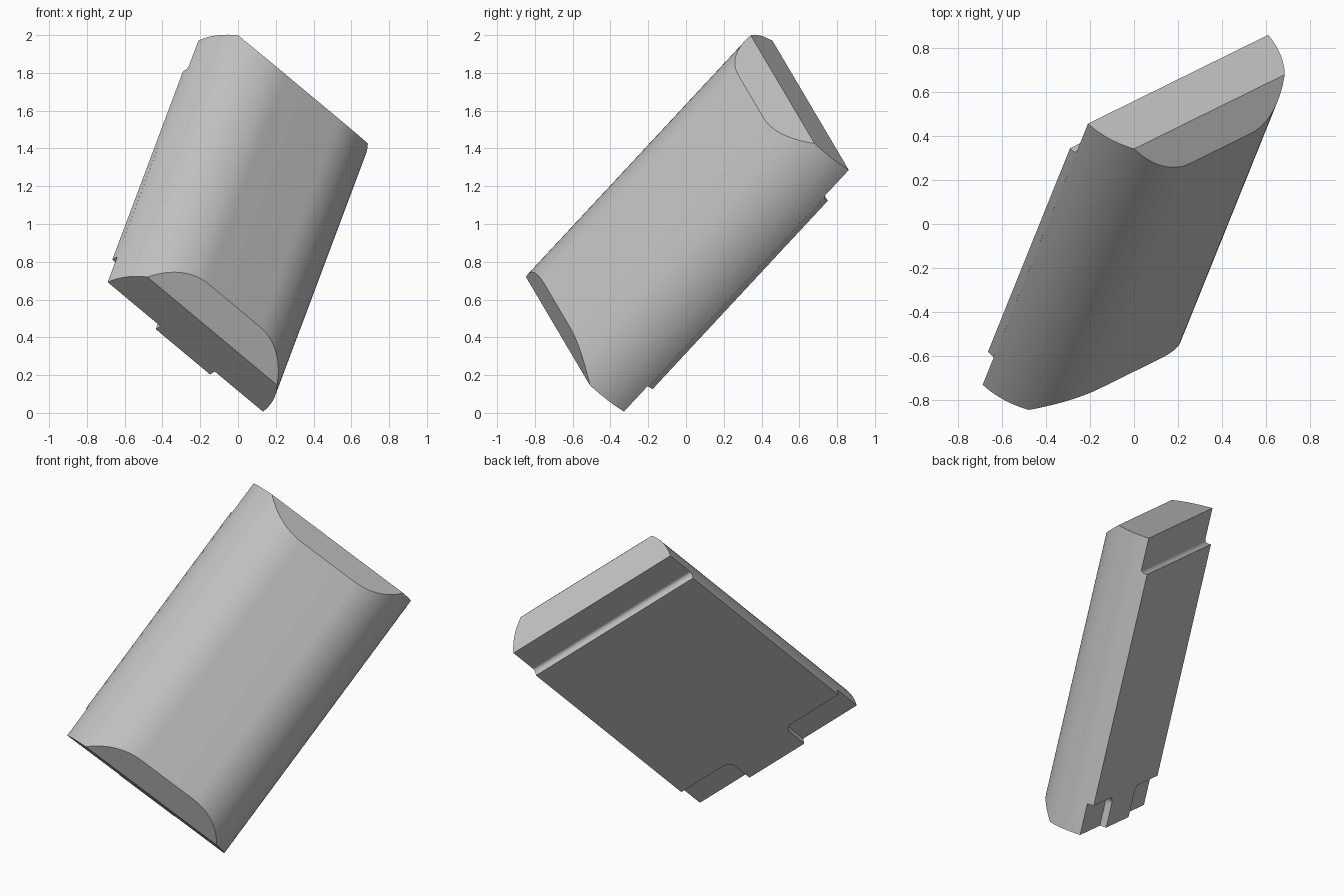
import bpy, bmesh
from math import sin, cos, pi, asin, radians
from mathutils import Vector, Matrix

cube = bpy.data.objects.get("Cube")
if cube:
    bpy.data.objects.remove(cube)

# Tilted frame: width, thickness (towards the curved front) and length axes
length_axis = Vector((0.265, 0.657, 0.706)).normalized()
width_axis = Vector((0.717, 0.35, -0.603))
width_axis = (width_axis - width_axis.dot(length_axis) * length_axis).normalized()
depth_axis = width_axis.cross(length_axis)
ORIGIN = Vector((-0.69, -0.733, 0.692))
FRAME = Matrix((width_axis, depth_axis, length_axis)).transposed().to_4x4()
FRAME.translation = ORIGIN

WIDTH, LENGTH = 1.144, 1.812
SHOULDER, FRONT, BEVEL = 0.222, 0.351, 0.124   # where the end bevels start and stop
PLATE = 0.04

grey = bpy.data.materials.new("mid grey")
grey.use_nodes = True
colour = (0.55, 0.55, 0.55, 1)
grey.diffuse_color = colour
grey.node_tree.nodes["Principled BSDF"].inputs["Base Color"].default_value = colour


def arc(cx, cy, r, start, end, steps):
    angles = [start + (end - start) * i / steps for i in range(steps + 1)]
    return [(cx + r * cos(a), cy + r * sin(a)) for a in angles]


def prism(bm, points, vector):
    face = bm.faces.new([bm.verts.new(p) for p in points])
    new = bmesh.ops.extrude_face_region(bm, geom=[face])["geom"]
    verts = [g for g in new if isinstance(g, bmesh.types.BMVert)]
    bmesh.ops.translate(bm, verts=verts, vec=vector)


def finish(bm, name):
    bm.transform(FRAME)
    bmesh.ops.recalc_face_normals(bm, faces=bm.faces)
    mesh = bpy.data.meshes.new(name)
    bm.to_mesh(mesh)
    bm.free()
    mesh.materials.append(grey)
    obj = bpy.data.objects.new(name, mesh)
    bpy.context.collection.objects.link(obj)
    bpy.ops.object.select_all(action='DESELECT')
    obj.select_set(True)
    bpy.context.view_layer.objects.active = obj
    bpy.ops.object.shade_smooth_by_angle(angle=radians(30))


# Body: flat back and front joined by large rounded sides
r, cx, cy = 0.381, 0.38, -0.03
left = arc(cx, cy, r, pi - asin(-cy / r), pi / 2, 24)
right = [(WIDTH - w, n) for w, n in reversed(left)]
bm = bmesh.new()
prism(bm, [(w, n, 0) for w, n in left + right], (0, 0, LENGTH))

# Slanted bevels at both ends of the front
for end, sign in ((0, -1), (LENGTH, 1)):
    normal = Vector((0, BEVEL, sign * (FRONT - SHOULDER)))
    cut = bmesh.ops.bisect_plane(bm, geom=bm.verts[:] + bm.edges[:] + bm.faces[:],
                                 plane_co=(0, SHOULDER, end), plane_no=normal,
                                 clear_outer=True)["geom_cut"]
    edges = [g for g in cut if isinstance(g, bmesh.types.BMEdge)]
    bmesh.ops.contextual_create(bm, geom=edges)
finish(bm, "body")

# Back plate: notched lower corners around a central tongue
low, top, fillet = 0.19, LENGTH - 0.21, 0.05
t0, t1 = 0.39, 0.79
outline = [(0, top), (0, low)]
outline += arc(t0 - fillet, low - fillet, fillet, pi / 2, 0, 8)
outline += [(t0, 0), (t1, 0)]
outline += arc(t1 + fillet, low - fillet, fillet, pi, pi / 2, 8)
outline += [(WIDTH, low), (WIDTH, top)]
bm = bmesh.new()
prism(bm, [(w, 0, l) for w, l in outline], (0, -PLATE, 0))
finish(bm, "back_plate")

# Concave fillet along the plate's upper edge
size = 0.022
curve = arc(-size, top + size, size, 0, -pi / 2, 8)
bm = bmesh.new()
prism(bm, [(0, n, l) for n, l in [(0, top)] + curve], (WIDTH, 0, 0))
finish(bm, "plate_edge_fillet")
